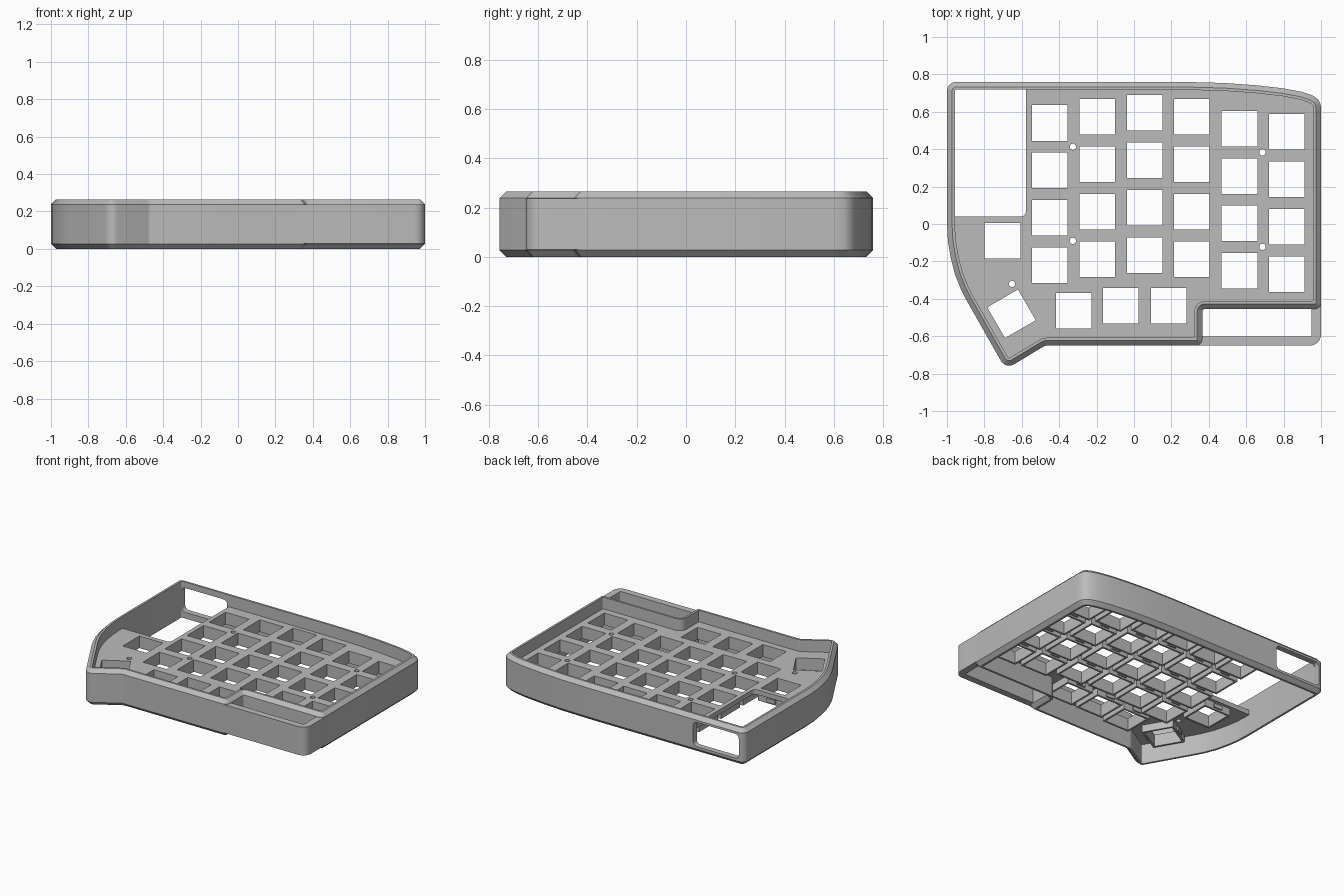
import bpy, bmesh, math
from mathutils import Vector, Matrix

if "Cube" in bpy.data.objects:
    bpy.data.objects.remove(bpy.data.objects["Cube"])

grey = bpy.data.materials.new("case_grey")
grey.use_nodes = True
grey.diffuse_color = (0.5, 0.5, 0.5, 1)
grey.node_tree.nodes["Principled BSDF"].inputs["Base Color"].default_value = (0.5, 0.5, 0.5, 1)

TOP, PLATE_TOP, PLATE_LOW, SOCKET_LOW = 0.265, 0.18, 0.145, 0.092
HOLE = 0.095


def rounded(corners, inset=0.0, steps=6):
    """Inset a counter-clockwise outline of (x, y, radius) and round its corners."""
    n, out = len(corners), []
    pts = [Vector(c[:2]) for c in corners]
    dirs = [(pts[(i + 1) % n] - pts[i]).normalized() for i in range(n)]

    def moved(i):
        a, b = dirs[i - 1], dirs[i]
        na, nb = Vector((-a.y, a.x)), Vector((-b.y, b.x))
        return pts[i] + (na + nb) * inset / (1 + na.dot(nb))

    for i in range(n):
        p, r = moved(i), corners[i][2]
        if r == 0:
            out.append(p)
            continue
        a, b = dirs[i - 1], dirs[i]
        turn = a.cross(b)
        r = max(r - inset * math.copysign(1, turn), 0.006)
        ang = a.angle_signed(b) * -1
        start = p - a * r * math.tan(abs(ang) / 2)
        side = Vector((-a.y, a.x)) * math.copysign(1, ang)
        centre = start + side * r
        for k in range(steps + 1):
            out.append(centre + Matrix.Rotation(ang * k / steps, 2) @ (start - centre))
    return out


def loft(bm, rings):
    """Join (outline, z) rings into a closed tube."""
    vs = [[bm.verts.new((p.x, p.y, z)) for p in pts] for pts, z in rings]
    for j in range(len(vs)):
        a, b = vs[j - 1], vs[j]
        for i in range(len(a)):
            bm.faces.new((a[i - 1], a[i], b[i], b[i - 1]))


def prism(bm, pts, low, high):
    a = [bm.verts.new((p.x, p.y, low)) for p in pts]
    b = [bm.verts.new((p.x, p.y, high)) for p in pts]
    bm.faces.new(a[::-1])
    bm.faces.new(b)
    for i in range(len(a)):
        bm.faces.new((a[i - 1], a[i], b[i], b[i - 1]))


def finish(name, bm):
    bmesh.ops.recalc_face_normals(bm, faces=bm.faces)
    mesh = bpy.data.meshes.new(name)
    bm.to_mesh(mesh)
    bm.free()
    mesh.materials.append(grey)
    ob = bpy.data.objects.new(name, mesh)
    bpy.context.collection.objects.link(ob)
    return ob


def cut(ob, cutter):
    mod = ob.modifiers.new("cut", 'BOOLEAN')
    mod.operation, mod.solver, mod.object = 'DIFFERENCE', 'EXACT', cutter
    dg = bpy.context.evaluated_depsgraph_get()
    ob.data = bpy.data.meshes.new_from_object(ob.evaluated_get(dg))
    ob.modifiers.clear()
    bpy.data.objects.remove(cutter)


def box_outline(cx, cy, half, angle=0.0):
    rot = Matrix.Rotation(angle, 2)
    return [Vector((cx, cy)) + rot @ Vector((sx * half, sy * half))
            for sx, sy in ((-1, -1), (1, -1), (1, 1), (-1, 1))]


# Case outline, counter-clockwise
outline = [
    (-0.475, -0.65, 0.03), (0.365, -0.65, 0.035), (0.365, -0.455, 0.012), (1, -0.455, 0.035),
    (1, 0.6, 0), (0.998, 0.64, 0), (0.985, 0.665, 0), (0.955, 0.687, 0), (0.9, 0.706, 0),
    (0.8, 0.725, 0), (0.65, 0.742, 0), (0.48, 0.754, 0), (0.25, 0.76, 0),
    (-1, 0.76, 0.05), (-1, 0, 0), (-0.995, -0.09, 0), (-0.98, -0.18, 0),
    (-0.957, -0.27, 0), (-0.925, -0.35, 0), (-0.9, -0.4, 0), (-0.686, -0.777, 0.05)]

# Chamfered outer wall
bm = bmesh.new()
loft(bm, [(rounded(outline, d), z) for d, z in (
    (0, 0.027), (0, 0.238), (0.027, TOP), (0.042, TOP), (0.042, 0), (0.027, 0))])
wall = finish("outer_wall", bm)

# Connector opening through the back wall
bm = bmesh.new()
prism(bm, rounded([(-0.957, 0.045, 0.03), (-0.59, 0.045, 0.03),
                   (-0.59, 0.222, 0.03), (-0.957, 0.222, 0.03)]), -0.9, -0.6)
bm.transform(Matrix.Rotation(math.pi / 2, 4, 'X'))
cut(wall, finish("opening_cutter", bm))

# Key positions: columns of four, then the thumb keys
keys = [(x, y - 0.2535 * row, 0) for x, y in (
    (-0.45, 0.54), (-0.197, 0.573), (0.057, 0.594), (0.308, 0.573), (0.564, 0.51), (0.817, 0.493))
    for row in range(4)]
keys += [(-0.703, -0.09, 0), (-0.322, -0.465, 0), (-0.07, -0.438, 0), (0.185, -0.438, 0),
         (-0.655, -0.48, math.radians(30))]
screws = [(-0.327, 0.413), (-0.327, -0.09), (-0.652, -0.32), (0.687, 0.383), (0.687, -0.122)]

# Key plate with its cut-outs
bm = bmesh.new()
prism(bm, rounded(outline, 0.035), PLATE_LOW, PLATE_TOP)
plate = finish("key_plate", bm)
bm = bmesh.new()
for x, y, ang in keys:
    prism(bm, box_outline(x, y, HOLE, ang), 0.1, 0.3)
for x, y in screws:
    prism(bm, [Vector((x + 0.017 * math.cos(t * math.pi / 8), y + 0.017 * math.sin(t * math.pi / 8)))
               for t in range(16)], 0.1, 0.3)
prism(bm, rounded([(-1.1, 0.04, 0), (-0.577, 0.04, 0.03), (-0.577, 0.9, 0), (-1.1, 0.9, 0)]), 0.1, 0.3)
cut(plate, finish("plate_cutter", bm))

# Socket collars under the plate, with clip bumps on two sides
bm = bmesh.new()
for x, y, ang in keys:
    inner, outer = box_outline(x, y, HOLE, ang), box_outline(x, y, 0.109, ang)
    loft(bm, [(outer, SOCKET_LOW), (outer, PLATE_LOW), (inner, PLATE_LOW), (inner, SOCKET_LOW)])
    for side in (-1, 1):
        place = (Matrix.Translation((x, y, 0.118)) @ Matrix.Rotation(ang, 4, 'Z')
                 @ Matrix.Translation((0, side * 0.11, 0)) @ Matrix.Diagonal((0.07, 0.018, 0.028, 1)))
        bmesh.ops.create_cube(bm, size=1, matrix=place)
sockets = finish("key_sockets", bm)

# Open side bay at the front corner
bm = bmesh.new()
prism(bm, rounded([(0.33, -0.65, 0), (1, -0.65, 0.06), (1, -0.415, 0), (0.95, -0.415, 0),
                   (0.95, -0.602, 0.012), (0.33, -0.602, 0)]), 0.03, 0.236)
bay = finish("side_bay", bm)

bpy.ops.object.select_all(action='DESELECT')
for ob in (wall, plate, sockets, bay):
    ob.select_set(True)
bpy.context.view_layer.objects.active = wall
bpy.ops.object.shade_smooth_by_angle(angle=math.radians(28))
